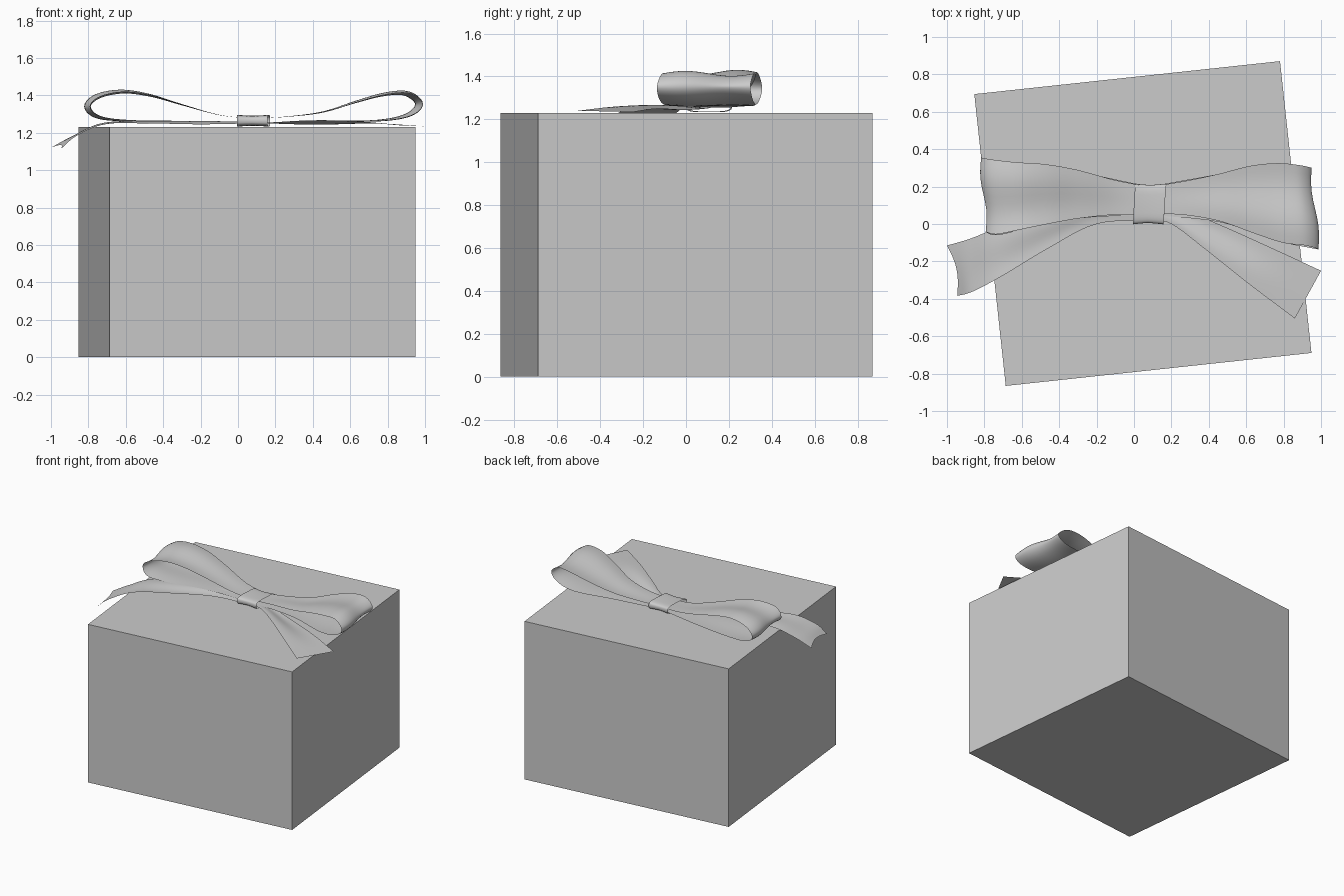
import bpy, bmesh, math
from mathutils import Vector

if "Cube" in bpy.data.objects:
    bpy.data.objects.remove(bpy.data.objects["Cube"])


def make_object(name, bm, smooth=True):
    bmesh.ops.recalc_face_normals(bm, faces=bm.faces)
    me = bpy.data.meshes.new(name)
    bm.to_mesh(me)
    bm.free()
    for p in me.polygons:
        p.use_smooth = smooth
    ob = bpy.data.objects.new(name, me)
    bpy.context.collection.objects.link(ob)
    return ob


def catmull(a, b, c, d, t):
    return 0.5 * (2 * b + (c - a) * t + (2 * a - 5 * b + 4 * c - d) * t * t
                  + (3 * b - a - 3 * c + d) * t ** 3)


def smooth_path(pts, steps=6):
    p = [Vector(q) for q in pts]
    p = [2 * p[0] - p[1]] + p + [2 * p[-1] - p[-2]]
    out = [catmull(*p[i:i + 4], k / steps)
           for i in range(len(p) - 3) for k in range(steps)]
    return out + [p[-2]]


def ribbon(name, front, back, pleat=0.012, notch=0.0, across=10):
    """Sheet between two edge curves, with soft pleats and an optional curved end."""
    f, b = smooth_path(front), smooth_path(back)
    n = len(f) - 1
    bm = bmesh.new()
    rows = []
    for i in range(n + 1):
        # pleats are strongest where the ribbon is gathered at the knot
        along = (f[min(i + 1, n)] + b[min(i + 1, n)] - f[max(i - 1, 0)] - b[max(i - 1, 0)])
        normal = along.cross(b[i] - f[i]).normalized()
        row = []
        for j in range(across + 1):
            t = j / across
            p = f[i].lerp(b[i], t)
            p += normal * pleat * math.sin(2 * math.pi * t) * math.sin(math.pi * i / n) ** 2
            p -= along.normalized() * notch * math.sin(math.pi * t) * (i / n) ** 6
            row.append(bm.verts.new(p))
        rows.append(row)
    for r, s in zip(rows, rows[1:]):
        for j in range(across):
            bm.faces.new((r[j], r[j + 1], s[j + 1], s[j]))
    return make_object(name, bm)


# Gift box, turned slightly
bm = bmesh.new()
bmesh.ops.create_cube(bm, size=1)
bmesh.ops.scale(bm, vec=(1.644, 1.569, 1.23), verts=bm.verts)
box = make_object("box", bm, False)
box.location = (0.0475, 0.0025, 0.615)
box.rotation_euler.z = math.radians(6.15)

# Bow loops: x, z, front edge y, back edge y from knot over the top and back
left_loop = [
    (0.08, 1.275, 0.05, 0.20), (-0.10, 1.295, 0.05, 0.235), (-0.30, 1.35, 0.03, 0.29),
    (-0.47, 1.40, 0.0, 0.32), (-0.62, 1.42, -0.03, 0.33), (-0.75, 1.395, -0.055, 0.345),
    (-0.805, 1.34, -0.04, 0.355), (-0.75, 1.285, -0.06, 0.34), (-0.60, 1.265, -0.03, 0.32),
    (-0.30, 1.262, 0.03, 0.28), (0.08, 1.255, 0.05, 0.20)]
right_loop = [
    (0.08, 1.275, 0.05, 0.20), (0.25, 1.285, 0.05, 0.225), (0.45, 1.31, 0.015, 0.265),
    (0.63, 1.365, -0.05, 0.31), (0.78, 1.405, -0.10, 0.325), (0.90, 1.41, -0.115, 0.315),
    (0.968, 1.355, -0.135, 0.30), (0.91, 1.295, -0.125, 0.31), (0.75, 1.265, -0.09, 0.32),
    (0.45, 1.262, 0.01, 0.265), (0.08, 1.255, 0.05, 0.20)]
for name, rows, skew in (("left_bow_loop", left_loop, 0.02), ("right_bow_loop", right_loop, 0.03)):
    front, back = [], []
    for x, z, yf, yb in rows:
        s = skew * min(1, abs(x - 0.08) / 0.8)
        front.append((x + s * 0.6, yf, z))
        back.append((x - s * 0.6, yb, z))
    ribbon(name, front, back)

# Ribbon tails
ribbon("left_tail",
       [(0.08, 0.02, 1.25), (-0.20, 0.0, 1.245), (-0.45, -0.125, 1.25),
        (-0.70, -0.275, 1.25), (-0.86, -0.36, 1.185), (-0.945, -0.385, 1.115)],
       [(0.08, 0.12, 1.26), (-0.20, 0.11, 1.262), (-0.45, 0.05, 1.262),
        (-0.72, -0.02, 1.25), (-0.88, -0.08, 1.185), (-1.0, -0.115, 1.12)],
       pleat=0.004, notch=0.03)
ribbon("right_tail",
       [(0.08, 0.02, 1.25), (0.20, 0.0, 1.255), (0.40, -0.15, 1.265),
        (0.62, -0.325, 1.26), (0.86, -0.505, 1.24)],
       [(0.08, 0.12, 1.255), (0.22, 0.09, 1.25), (0.45, 0.0, 1.245),
        (0.74, -0.13, 1.25), (1.0, -0.25, 1.234)],
       pleat=0.006, notch=0.0)

# Knot: flattened band wrapped around the middle
bm = bmesh.new()
rings = []
for x, grow in ((0.0, 0.004), (0.03, 0.0), (0.08, -0.004), (0.13, 0.0), (0.165, 0.004)):
    ring = []
    for k in range(28):
        a = 2 * math.pi * k / 28
        c, s = math.cos(a), math.sin(a)
        y = (0.105 + grow) * math.copysign(abs(c) ** 0.5, c)
        z = (0.029 + grow * 0.5) * math.copysign(abs(s) ** 0.6, s)
        ring.append(bm.verts.new((x + y * 0.06, y + 0.107, z + 1.264)))
    rings.append(ring)
for r, s in zip(rings, rings[1:]):
    for k in range(28):
        bm.faces.new((r[k], r[(k + 1) % 28], s[(k + 1) % 28], s[k]))
make_object("knot", bm)
